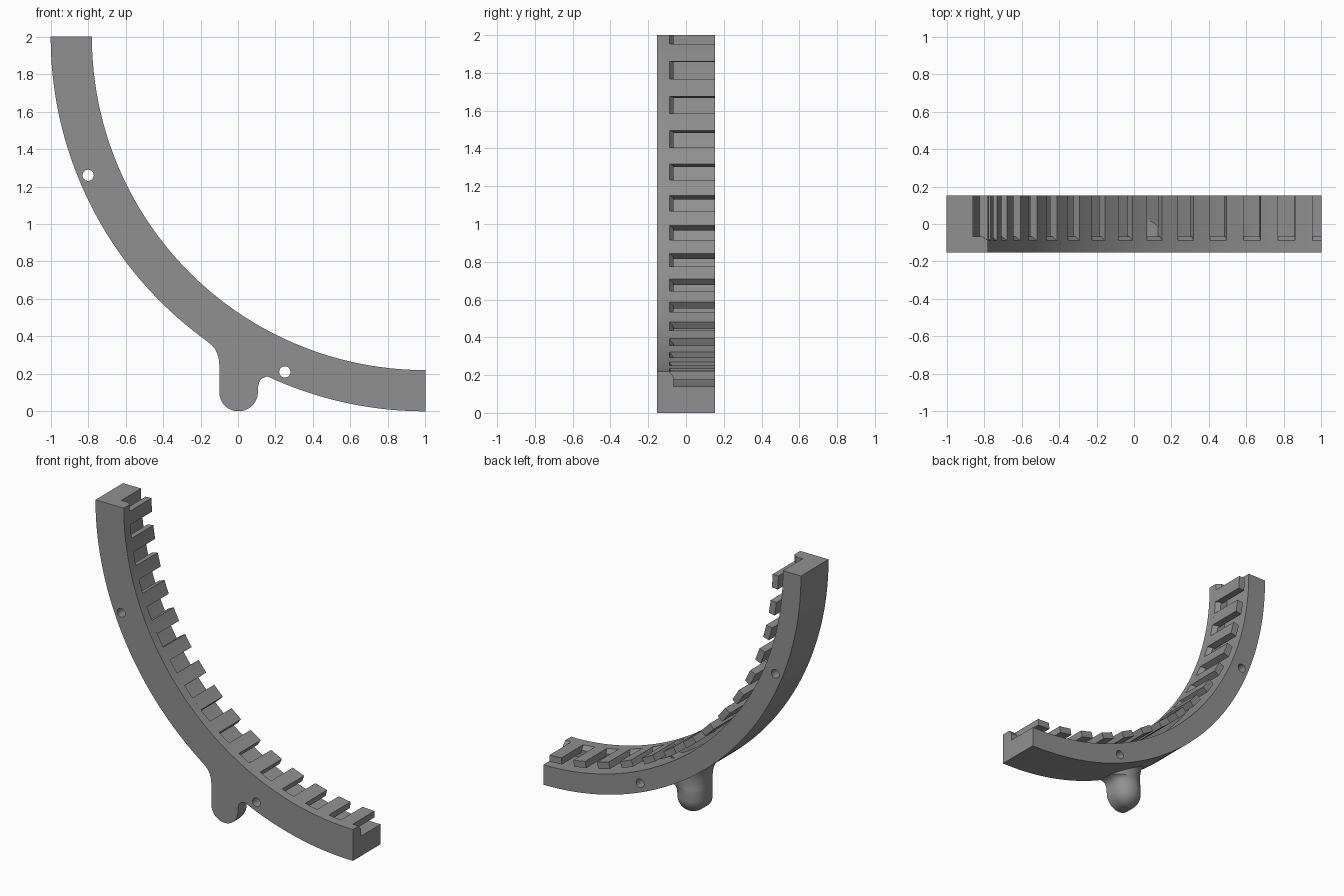
import bpy, bmesh, math

if "Cube" in bpy.data.objects:
    bpy.data.objects.remove(bpy.data.objects["Cube"])

CX, CZ = 1.0, 2.0            # centre of the quarter ring
R_OUT, R_IN = 2.0, 1.78
Y0, Y1 = -0.153, 0.153

grey = bpy.data.materials.new("plain grey")
grey.diffuse_color = (0.28, 0.28, 0.28, 1)
grey.use_nodes = True
grey.node_tree.nodes["Principled BSDF"].inputs["Base Color"].default_value = grey.diffuse_color


def loft(name, rings):
    """Skin a list of equal-length closed cross-sections and cap both ends."""
    bm = bmesh.new()
    rows = [[bm.verts.new(p) for p in ring] for ring in rings]
    n = len(rows[0])
    for a, b in zip(rows, rows[1:]):
        for i in range(n):
            j = (i + 1) % n
            bm.faces.new((a[i], a[j], b[j], b[i]))
    bm.faces.new(rows[0])
    bm.faces.new(rows[-1][::-1])
    bmesh.ops.recalc_face_normals(bm, faces=bm.faces)
    me = bpy.data.meshes.new(name)
    bm.to_mesh(me)
    bm.free()
    ob = bpy.data.objects.new(name, me)
    bpy.context.collection.objects.link(ob)
    me.materials.append(grey)
    return ob


def sweep(name, section, a0, a1, steps):
    """Sweep an (r, y) section around the ring centre between two angles."""
    rings = []
    for k in range(steps + 1):
        a = math.radians(a0 + (a1 - a0) * k / steps)
        rings.append([(CX - r * math.cos(a), y, CZ - r * math.sin(a)) for r, y in section])
    return loft(name, rings)


def smooth(ob):
    bpy.ops.object.select_all(action='DESELECT')
    ob.select_set(True)
    bpy.context.view_layer.objects.active = ob
    bpy.ops.object.shade_smooth_by_angle(angle=math.radians(30))


# Curved rail: front lip, small chamfer, open channel behind
rail = sweep("curved_rail", [(R_OUT, Y0), (R_IN, Y0), (R_IN, -0.088), (1.81, -0.066),
                             (1.86, -0.066), (1.86, Y1), (R_OUT, Y1)], 0, 90, 90)

# Screw holes through the rail
for x, z in ((-0.8, 1.26), (0.25, 0.21)):
    bpy.ops.mesh.primitive_cylinder_add(vertices=32, radius=0.03, depth=1,
                                        location=(x, 0, z), rotation=(math.pi / 2, 0, 0))
    cutter = bpy.context.object
    cutter.name = "hole_cutter"
    cutter.hide_render = True
    mod = rail.modifiers.new("hole", 'BOOLEAN')
    mod.operation, mod.solver, mod.object = 'DIFFERENCE', 'EXACT', cutter
    bpy.context.view_layer.objects.active = rail
    bpy.ops.object.modifier_apply(modifier=mod.name)
    bpy.data.objects.remove(cutter)
smooth(rail)

# Teeth reaching back from the lip over the channel
for k in range(15):
    a = 1.5 + 6 * k
    smooth(sweep("tooth", [(R_IN, -0.088), (R_IN, Y1), (1.825, Y1),
                           (1.825, -0.066), (1.81, -0.066)], a, a + 3, 3))

# Peg: flat front, rounded back, domed bottom, fillets into the rail
R, PX = 0.103, 0.003
levels = []                                   # z, left x, right x, back depth
for k in range(1, 13):
    t = math.pi / 2 * k / 12
    w = max(R * math.sin(t), 0.002)
    levels.append((R - R * math.cos(t), PX - w, PX + w, w))
levels += [(0.135, -0.1, 0.108, R), (0.155, -0.1, 0.113, R), (0.17, -0.1, 0.122, R),
           (0.18, -0.1, 0.137, R), (0.186, -0.1, 0.158, R), (0.25, -0.1, 0.158, R),
           (0.28, -0.103, 0.158, 0.105), (0.31, -0.111, 0.158, 0.11),
           (0.335, -0.124, 0.158, 0.115), (0.355, -0.142, 0.158, 0.12),
           (0.372, -0.163, 0.158, 0.125), (0.388, -0.184, 0.158, 0.13)]
rings = []
for z, xl, xr, d in levels:
    c, h = (xl + xr) / 2, (xr - xl) / 2
    ring = [(xl, Y0, z), (xr, Y0, z)]
    for i in range(25):
        t = math.pi * i / 24
        ring.append((c + h * math.cos(t), -0.088 + d * math.sin(t), z))
    rings.append(ring)
smooth(loft("mounting_peg", rings))
